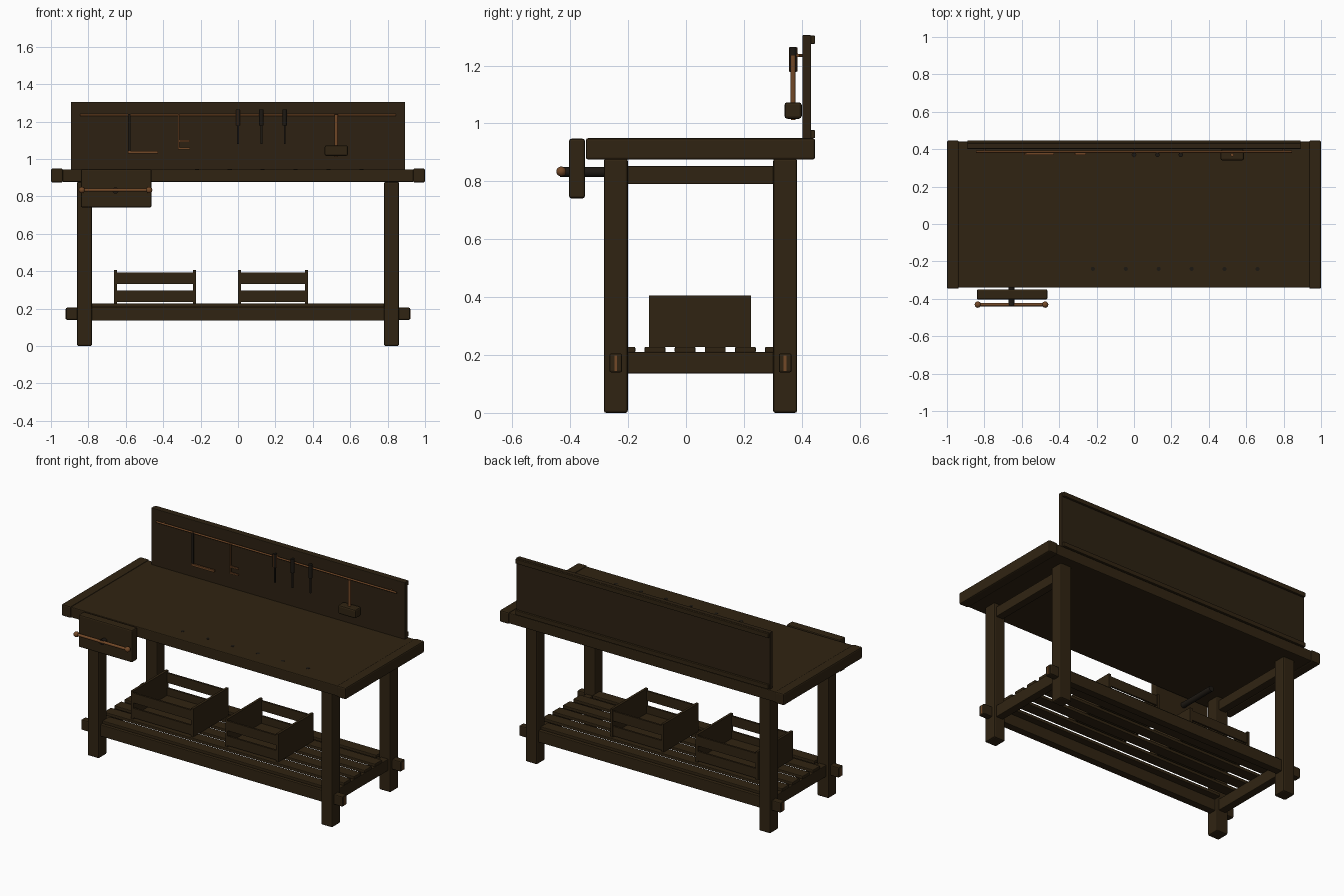
import bpy, math
from mathutils import Vector


def mat(name, col):
    m = bpy.data.materials.new(name)
    m.diffuse_color = (*col, 1)
    return m


WOOD = mat("dark wood", (0.030, 0.0175, 0.006))
PANEL = mat("panel wood", (0.026, 0.0155, 0.006))
DARK = mat("dark metal", (0.012, 0.009, 0.006))
LIGHT = mat("orange wood", (0.17, 0.065, 0.02))


def box(name, x, y, z, m=WOOD, bevel=0.0):
    """Box from (min, max) ranges on each axis, with optional rounded edges."""
    vs = [(a, b, c) for a in x for b in y for c in z]
    fs = [(0, 1, 3, 2), (4, 6, 7, 5), (0, 4, 5, 1), (2, 3, 7, 6), (0, 2, 6, 4), (1, 5, 7, 3)]
    me = bpy.data.meshes.new(name)
    me.from_pydata(vs, [], fs)
    me.materials.append(m)
    ob = bpy.data.objects.new(name, me)
    bpy.context.collection.objects.link(ob)
    if bevel:
        b = ob.modifiers.new("bevel", 'BEVEL')
        b.width = bevel
        b.segments = 2
    return ob


def rod(name, a, b, r, m, sides=16, r2=None):
    a, b = Vector(a), Vector(b)
    d = b - a
    bpy.ops.mesh.primitive_cone_add(vertices=sides, radius1=r, radius2=r if r2 is None else r2,
                                    depth=d.length, location=(a + b) / 2)
    ob = bpy.context.object
    ob.rotation_euler = d.to_track_quat('Z', 'Y').to_euler()
    ob.name = name
    ob.data.materials.append(m)
    bpy.ops.object.shade_smooth_by_angle(angle=math.radians(40))
    return ob


def ball(name, loc, r, m):
    bpy.ops.mesh.primitive_uv_sphere_add(segments=16, ring_count=10, radius=r, location=loc)
    ob = bpy.context.object
    ob.name = name
    ob.data.materials.append(m)
    bpy.ops.object.shade_smooth()


# Table top with breadboard ends and a row of dog holes
box("table_top", (-0.94, 0.94), (-0.34, 0.44), (0.878, 0.945), WOOD, 0.005)
for s in (-1, 1):
    box("end_cap", sorted((s * 0.936, s)), (-0.346, 0.446), (0.875, 0.949), WOOD, 0.008)
for i in range(6):
    x = -0.22 + i * 0.176
    rod("dog_hole", (x, -0.24, 0.94), (x, -0.24, 0.946), 0.011, DARK)

# Legs, side rails, long rails with wedged through tenons
for s in (-1, 1):
    for y in (-0.2425, 0.3425):
        box("leg", sorted((s * 0.781, s * 0.861)), (y - 0.0415, y + 0.0415), (0, 0.878), WOOD, 0.008)
        box("tenon", sorted((s * 0.85, s * 0.92)), (y - 0.022, y + 0.022), (0.14, 0.205), WOOD, 0.006)
        box("tenon_wedge", sorted((s * 0.9, s * 0.922)), (y - 0.005, y + 0.005), (0.145, 0.198), LIGHT)
    for n, z in (("upper_side_rail", (0.79, 0.853)), ("lower_side_rail", (0.136, 0.21))):
        box(n, sorted((s * 0.796, s * 0.846)), (-0.22, 0.32), z, WOOD, 0.004)
for y in (-0.2425, 0.3425):
    box("long_rail", (-0.8, 0.8), (y - 0.024, y + 0.024), (0.136, 0.21), WOOD, 0.004)

# Slatted shelf
for i in range(6):
    y = -0.211 + i * 0.104
    e = 0.782 if i in (0, 5) else 0.845
    box("shelf_slat", (-e, e), (y - 0.036, y + 0.036), (0.208, 0.228), WOOD, 0.004)

# Two slatted crates on the shelf
for x0, x1 in ((-0.663, -0.225), (0.0, 0.374)):
    for a in (x0, x1 - 0.016):
        box("crate_end", (a, a + 0.016), (-0.128, 0.225), (0.228, 0.406), WOOD)
    for y in (-0.126, 0.211):
        for z in ((0.236, 0.297), (0.331, 0.393)):
            box("crate_slat", (x0 + 0.01, x1 - 0.01), (y, y + 0.012), z, WOOD)
    box("crate_floor", (x0 + 0.01, x1 - 0.01), (-0.115, 0.212), (0.238, 0.25), WOOD)

# Back panel with two battens behind it
box("back_panel", (-0.893, 0.893), (0.402, 0.432), (0.94, 1.305), PANEL, 0.003)
for z in (0.949, 1.275):
    box("back_batten", (-0.89, 0.89), (0.43, 0.446), (z, z + 0.028), WOOD, 0.003)

# Front vise: jaw, screw, sliding handle
box("vise_jaw", (-0.84, -0.463), (-0.404, -0.349), (0.741, 0.947), WOOD, 0.008)
rod("vise_screw", (-0.655, -0.435, 0.832), (-0.655, -0.1, 0.832), 0.017, DARK)
rod("vise_handle", (-0.835, -0.431, 0.834), (-0.475, -0.431, 0.834), 0.009, LIGHT)
for x in (-0.835, -0.475):
    ball("handle_knob", (x, -0.431, 0.834), 0.017, LIGHT)

# Tool rail
rod("tool_rail", (-0.845, 0.386, 1.235), (0.845, 0.386, 1.235), 0.006, LIGHT, 10)
for x in (-0.8, 0, 0.8):
    rod("rail_peg", (x, 0.386, 1.235), (x, 0.405, 1.235), 0.005, LIGHT, 8)

# Try square
box("square_blade", (-0.589, -0.575), (0.373, 0.378), (1.03, 1.24), DARK)
box("square_stock", (-0.589, -0.427), (0.369, 0.382), (1.029, 1.043), LIGHT, 0.002)

# Marking gauge
box("gauge_beam", (-0.32, -0.312), (0.37, 0.378), (1.052, 1.24), LIGHT)
for z in (1.052, 1.092):
    box("gauge_arm", (-0.316, -0.257), (0.369, 0.379), (z, z + 0.009), LIGHT)

# Screwdriver and two chisels
for x, m in ((0.0, LIGHT), (0.125, DARK), (0.25, DARK)):
    rod("tool_handle", (x, 0.37, 1.178), (x, 0.37, 1.264), 0.012, DARK, 12)
    box("tool_blade", (x - 0.005, x + 0.005), (0.367, 0.373), (1.08, 1.18), DARK)
    if m is LIGHT:
        for dx, dy in ((0.012, 0), (-0.012, 0), (0, 0.012), (0, -0.012)):
            rod("handle_strip", (dx, 0.37 + dy, 1.18), (dx, 0.37 + dy, 1.262), 0.003, LIGHT, 6)

# Mallet
rod("mallet_handle", (0.525, 0.37, 1.06), (0.525, 0.37, 1.237), 0.009, LIGHT, 12)
box("mallet_head", (0.463, 0.588), (0.34, 0.4), (1.016, 1.073), WOOD, 0.01)
rod("mallet_tenon", (0.525, 0.37, 1.012), (0.525, 0.37, 1.02), 0.008, LIGHT, 12)
